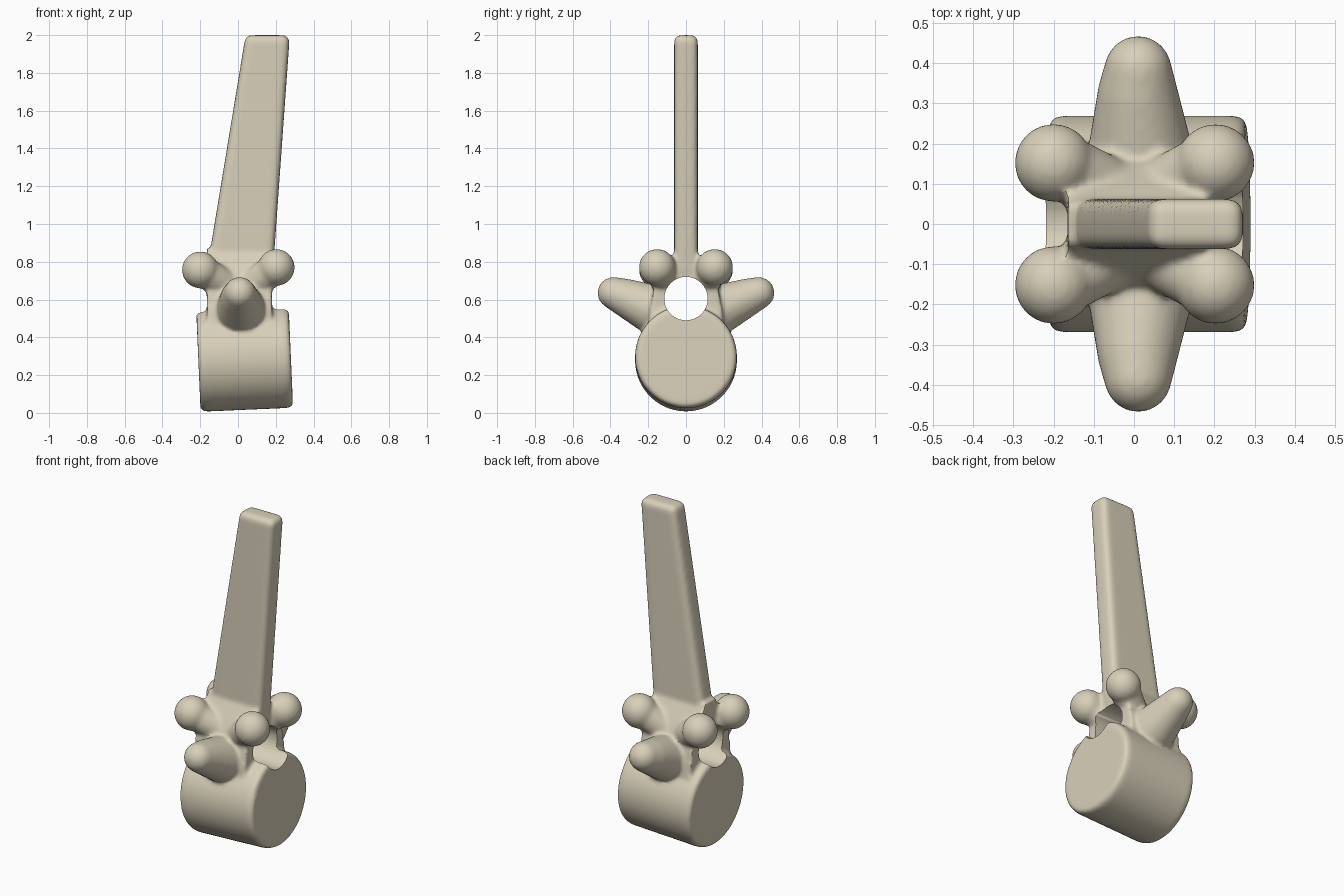
import bpy, bmesh, math
from mathutils import Vector

if "Cube" in bpy.data.objects:
    bpy.data.objects.remove(bpy.data.objects["Cube"])

bone = bpy.data.materials.new("bone beige")
bone.diffuse_color = (0.69, 0.63, 0.49, 1)
bone.use_nodes = True
bone.node_tree.nodes["Principled BSDF"].inputs["Base Color"].default_value = bone.diffuse_color

bm = bmesh.new()


def hull(points):
    """Add the closed convex solid around the points."""
    part = bmesh.new()
    for p in points:
        part.verts.new(p)
    res = bmesh.ops.convex_hull(part, input=part.verts[:])
    junk = {g for g in res["geom_interior"] + res["geom_unused"]
            if isinstance(g, bmesh.types.BMVert) and g.is_valid}
    bmesh.ops.delete(part, geom=list(junk), context='VERTS')
    bmesh.ops.recalc_face_normals(part, faces=part.faces[:])
    me = bpy.data.meshes.new("tmp")
    part.to_mesh(me)
    part.free()
    bm.from_mesh(me)
    bpy.data.meshes.remove(me)


def ball(c, r, n=12):
    """Points on a sphere."""
    return [Vector(c) + r * Vector((math.sin(a) * math.cos(b), math.sin(a) * math.sin(b), math.cos(a)))
            for a in [math.pi * (i + 0.5) / n for i in range(n)]
            for b in [2 * math.pi * j / (2 * n) for j in range(2 * n)]]


# Vertebral body: slightly tilted drum along x with rounded rims
tilt = math.radians(2.5)
pts = []
for x, s in ((-0.245, 0.93), (-0.237, 0.975), (-0.215, 1), (0.215, 1), (0.237, 0.975), (0.245, 0.93)):
    for k in range(48):
        a = 2 * math.pi * k / 48
        y, z = 0.27 * s * math.cos(a), 0.272 * s * math.sin(a)
        pts.append((0.035 + x * math.cos(tilt) - z * math.sin(tilt), y,
                    0.288 + x * math.sin(tilt) + z * math.cos(tilt)))
hull(pts)

# Neural arch
arch = [(0.21, 0.40), (0.19, 0.55), (0.17, 0.66), (0.11, 0.77), (0.05, 0.87)]
hull([(x, s * y, z) for x in (-0.165, 0.18) for s in (-1, 1) for y, z in arch])

# Spinous process: tall tapering blade with rounded edges
r = 0.035
pts = []
for z, x0, x1 in ((0.75, -0.165, 0.185), (1.965, 0.035, 0.272)):
    for x in (x0 + r, x1 - r):
        for y in (-0.063 + r, 0.063 - r):
            pts += ball((x, y, z), r, 8)
hull(pts)

for s in (-1, 1):
    # Transverse processes
    hull(ball((0.015, s * 0.18, 0.55), 0.13) + ball((0.008, s * 0.32, 0.61), 0.1)
         + ball((0.01, s * 0.385, 0.635), 0.084))
    # Front and rear articular knobs
    for tip, base in (((-0.2, s * 0.152, 0.757), (-0.07, s * 0.09, 0.68)),
                      ((0.203, s * 0.152, 0.77), (0.08, s * 0.09, 0.68))):
        hull(ball(base, 0.08) + ball(Vector(base).lerp(Vector(tip), 0.6), 0.083))
        hull(ball(tip, 0.098))

mesh = bpy.data.meshes.new("vertebra")
bm.to_mesh(mesh)
bm.free()
mesh.materials.append(bone)
vertebra = bpy.data.objects.new("vertebra", mesh)
bpy.context.collection.objects.link(vertebra)

# Neural canal cutter
bpy.ops.mesh.primitive_cylinder_add(vertices=40, radius=0.115, depth=1.2,
                                    location=(0, 0, 0.605), rotation=(0, math.pi / 2, 0))
canal = bpy.context.object
canal.name = "neural_canal_cutter"
canal.data.materials.append(bone)
canal.hide_render = True
canal.hide_set(True)

# Fuse the parts, soften the joins, open the canal
m = vertebra.modifiers.new("fuse", 'REMESH')
m.mode = 'VOXEL'
m.voxel_size = 0.011
m = vertebra.modifiers.new("soften", 'SMOOTH')
m.factor = 0.5
m.iterations = 8
m = vertebra.modifiers.new("canal", 'BOOLEAN')
m.operation = 'DIFFERENCE'
m.solver = 'EXACT'
m.object = canal

# Bake the result and shade it smooth
dg = bpy.context.evaluated_depsgraph_get()
final = bpy.data.meshes.new_from_object(vertebra.evaluated_get(dg))
vertebra.modifiers.clear()
vertebra.data = final
final.materials.clear()
final.materials.append(bone)
for p in final.polygons:
    p.material_index = 0
bpy.data.objects.remove(canal)
bpy.ops.object.select_all(action='DESELECT')
vertebra.select_set(True)
bpy.context.view_layer.objects.active = vertebra
bpy.ops.object.shade_smooth_by_angle(angle=math.radians(40))
